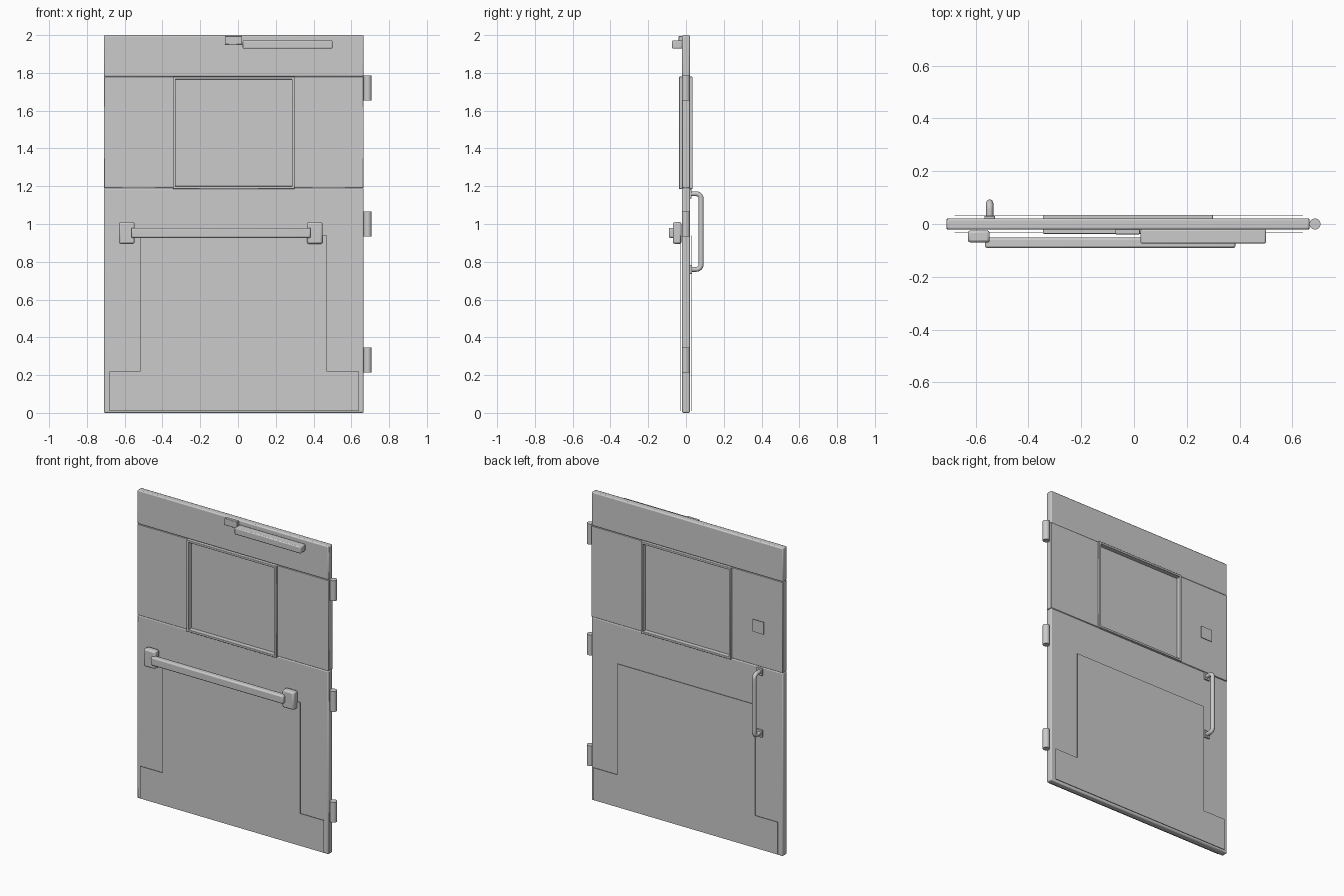
import bpy

cube = bpy.data.objects.get("Cube")
if cube:
    bpy.data.objects.remove(cube, do_unlink=True)

# One plain grey for the whole door
grey = bpy.data.materials.new("plain_grey")
grey.use_nodes = True
colour = (0.6, 0.6, 0.6, 1)
grey.diffuse_color = colour
grey.node_tree.nodes["Principled BSDF"].inputs["Base Color"].default_value = colour


def box(name, x, y, z, bevel=0.0, segments=2):
    """Box from (min, max) ranges, with optionally rounded edges."""
    bpy.ops.mesh.primitive_cube_add(size=1, location=[sum(r) / 2 for r in (x, y, z)])
    ob = bpy.context.object
    ob.name = name
    ob.scale = [r[1] - r[0] for r in (x, y, z)]
    bpy.ops.object.transform_apply(location=False, rotation=False, scale=True)
    ob.data.materials.append(grey)
    if bevel:
        mod = ob.modifiers.new("rounded_edges", "BEVEL")
        mod.width = bevel
        mod.segments = segments
        bpy.ops.object.shade_smooth_by_angle()
    return ob


LEFT, RIGHT = 0.665, -0.71
WIN_X, WIN_Z = (-0.345, 0.30), (1.185, 1.78)
SLAB = (-0.021, 0.021)

# Door leaf: two rails and the stiles beside the window
box("lower_door", (RIGHT, LEFT), SLAB, (0, 1.19), 0.007)
box("top_rail", (RIGHT, LEFT), SLAB, (1.78, 2), 0.007)
box("right_stile", (RIGHT, WIN_X[0] + 0.005), SLAB, (1.19, 1.78), 0.002, 1)
box("left_stile", (WIN_X[1] - 0.005, LEFT), SLAB, (1.19, 1.78), 0.002, 1)

# Window pane and its frame
T, DEPTH = 0.015, (-0.037, 0.035)
box("window_pane", WIN_X, (-0.006, 0.006), WIN_Z)
for name, edge in (("bottom", WIN_Z[0]), ("top", WIN_Z[1] - T)):
    box("window_frame_" + name, WIN_X, DEPTH, (edge, edge + T), 0.003)
for name, edge in (("right", WIN_X[0]), ("left", WIN_X[1] - T)):
    box("window_frame_" + name, (edge, edge + T), DEPTH, WIN_Z, 0.003)

# Thin plates standing just off both faces
for name, side in (("front", -1), ("back", 1)):
    y = sorted((side * 0.030, side * 0.033))
    box(name + "_kick_plate", (-0.68, 0.64), y, (0.01, 0.22))
    box(name + "_panel", (-0.52, 0.47), y, (0.22, 0.94))
box("lock_plate", (-0.58, -0.50), (0.030, 0.033), (1.41, 1.49))

# Push bar with end brackets
box("push_bar", (-0.565, 0.385), (-0.091, -0.052), (0.927, 0.98), 0.008)
box("right_bar_bracket", (-0.63, -0.547), (-0.07, -0.024), (0.895, 1.01), 0.01)
box("left_bar_bracket", (0.365, 0.448), (-0.07, -0.024), (0.895, 1.01), 0.01)

# Door closer
box("closer_body", (0.025, 0.50), (-0.074, -0.02), (1.928, 1.972), 0.006)
box("closer_arm_plate", (-0.07, 0.022), (-0.039, -0.02), (1.95, 1.995), 0.003)

# Pull handle on the back: a rounded bent tube
HX, Y0, Y1, Z0, Z1, R = -0.547, 0.02, 0.08, 0.76, 1.16, 0.025
curve = bpy.data.curves.new("pull_handle", "CURVE")
curve.dimensions = "3D"
curve.bevel_depth = 0.0135
curve.bevel_resolution = 3
curve.resolution_u = 6
curve.use_fill_caps = True
path = [(Y0, Z0), (Y1 - R, Z0), (Y1, Z0 + R), (Y1, Z1 - R), (Y1 - R, Z1), (Y0, Z1)]
spline = curve.splines.new("BEZIER")
spline.bezier_points.add(len(path) - 1)
for p, (y, z) in zip(spline.bezier_points, path):
    p.co = (HX, y, z)
    p.handle_left_type = p.handle_right_type = "VECTOR"
# Round the two corners
K = R * 0.55
for i, dy, dz in ((1, K, 0), (2, 0, K), (3, 0, K), (4, -K, 0)):
    p = spline.bezier_points[i]
    p.handle_left_type = p.handle_right_type = "FREE"
    p.handle_left = (HX, p.co.y - dy, p.co.z - dz)
    p.handle_right = (HX, p.co.y + dy, p.co.z + dz)
handle = bpy.data.objects.new("pull_handle", curve)
bpy.context.collection.objects.link(handle)
curve.materials.append(grey)
for name, z in (("lower", Z0), ("upper", Z1)):
    box(name + "_handle_mount", (HX - 0.02, HX + 0.02), (0.02, 0.03), (z - 0.024, z + 0.024), 0.002)

# Hinge barrels
for name, z in (("lower", 0.281), ("middle", 1.0), ("upper", 1.719)):
    bpy.ops.mesh.primitive_cylinder_add(vertices=32, radius=0.021, depth=0.132, location=(0.686, 0, z))
    hinge = bpy.context.object
    hinge.name = name + "_hinge"
    hinge.data.materials.append(grey)
    bpy.ops.object.shade_smooth_by_angle()
